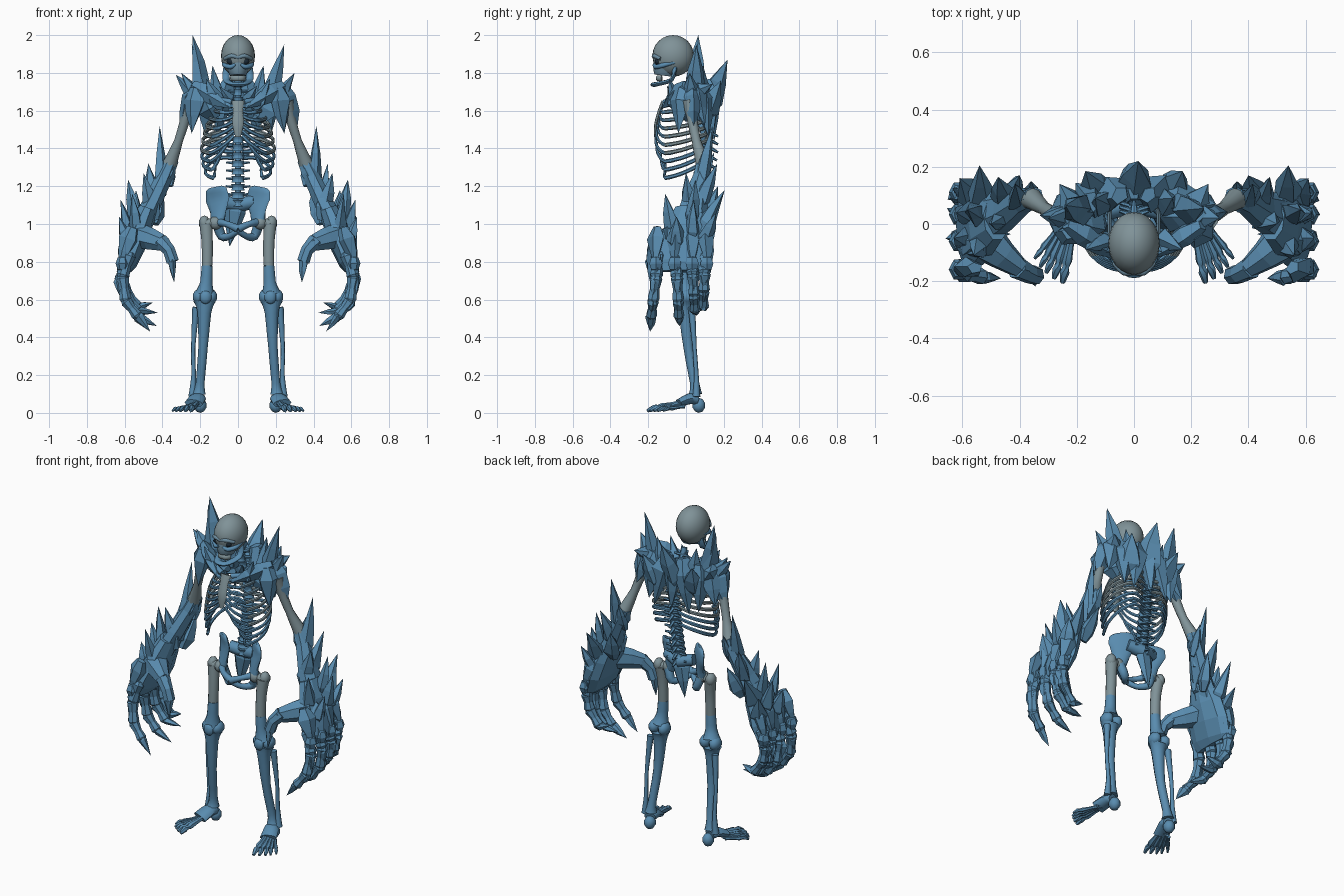
import bpy, bmesh, math, random
from mathutils import Vector as V

random.seed(4)
MATS = []
for name, col in [("ice blue", (0.100, 0.262, 0.430)), ("pale grey bone", (0.215, 0.290, 0.315)),
                  ("blue grey bone", (0.150, 0.265, 0.350)), ("dark hollow", (0.012, 0.025, 0.040))]:
    m = bpy.data.materials.new(name)
    m.diffuse_color = (*col, 1)
    MATS.append(m)
BLUE, PALE, MID, DARK = range(4)
parts = {}


def loft(part, rings, mat):
    """Skin a list of rings (a one-point ring is a tip) into the named part."""
    bm = parts.setdefault(part, bmesh.new())
    rs = [[bm.verts.new(p) for p in r] for r in rings]
    fs = []
    for a, b in zip(rs, rs[1:]):
        n = max(len(a), len(b))
        for i in range(n):
            j = (i + 1) % n
            if len(b) == 1:
                fs.append(bm.faces.new((a[i], a[j], b[0])))
            elif len(a) == 1:
                fs.append(bm.faces.new((a[0], b[j], b[i])))
            else:
                fs.append(bm.faces.new((a[i], a[j], b[j], b[i])))
    for r in (rs[0], rs[-1]):
        if len(r) > 2:
            fs.append(bm.faces.new(r))
    for f in fs:
        f.material_index = mat


def ring(c, t, ref, rx, ry, n, jit=0.0):
    t = t.normalized()
    u = ref - t * ref.dot(t)
    if u.length < 0.05:
        u = t.orthogonal()
    u.normalize()
    v = t.cross(u)
    return [c + (u * rx * math.cos(a) + v * ry * math.sin(a)) * (1 + random.uniform(-jit, jit))
            for a in (math.tau * k / n for k in range(n))]


def tube(part, pts, radii, mat=BLUE, n=8, ref=(0, 1, 0), sub=3):
    """Smooth bone along a path; each radius is a number or a (ref, side) pair."""
    P = [V(p) for p in pts]
    R = [r if isinstance(r, tuple) else (r, r) for r in radii]
    cs, rs = [], []
    for i in range(len(P) - 1):
        p0, p1, p2, p3 = P[max(i - 1, 0)], P[i], P[i + 1], P[min(i + 2, len(P) - 1)]
        for k in range(sub + (i == len(P) - 2)):
            t = k / sub
            cs.append(0.5 * (2 * p1 + (p2 - p0) * t + (2 * p0 - 5 * p1 + 4 * p2 - p3) * t * t
                             + (3 * p1 - p0 - 3 * p2 + p3) * t ** 3))
            rs.append([R[i][q] * (1 - t) + R[i + 1][q] * t for q in (0, 1)])
    loft(part, [ring(c, cs[min(i + 1, len(cs) - 1)] - cs[max(i - 1, 0)], V(ref), *rs[i], n)
                for i, c in enumerate(cs)], mat)


def shard(part, a, b, w, n=5, flat=0.75, mat=BLUE, ref=None):
    """Faceted crystal spike from base a to tip b."""
    a, b = V(a), V(b)
    d = b - a
    ref = V(ref) if ref else V((random.uniform(-1, 1), random.uniform(-1, 1), random.uniform(-.3, .3)))
    loft(part, [ring(a + d * t, d, ref, w * s, w * s * flat, n, 0.18)
                for t, s in ((0, .5), (.28, 1), (.6, .68))] + [[b]], mat)


def blob(part, c, r, mat=BLUE, n=10):
    c, r = V(c), V(r)
    rows = max(4, n // 2)
    rings = [[c + V((0, 0, r.z))]]
    for i in range(1, rows):
        a = math.pi * i / rows
        rings.append([c + V((r.x * math.sin(a) * math.cos(q), r.y * math.sin(a) * math.sin(q), r.z * math.cos(a)))
                      for q in (math.tau * k / n for k in range(n))])
    loft(part, rings + [[c - V((0, 0, r.z))]], mat)


# Skull: cranium, face, jaw
blob("cranium", (0, -.068, 1.89), (.09, .11, .11), PALE, 24)
tube("face", [(0, -.095, 1.90), (0, -.10, 1.86), (0, -.11, 1.82), (0, -.115, 1.785)],
     [(.068, .075), (.072, .07), (.065, .056), (.052, .042)], MID, 16)
tube("jaw", [(-.062, -.06, 1.83), (-.062, -.075, 1.765), (-.035, -.15, 1.742), (0, -.168, 1.738),
             (.035, -.15, 1.742), (.062, -.075, 1.765), (.062, -.06, 1.83)],
     [(.012, .018), (.011, .02), (.012, .02), (.013, .021), (.012, .02), (.011, .02), (.012, .018)],
     BLUE, 8, (0, 0, 1))
tube("teeth", [(-.036, -.128, 1.772), (-.02, -.15, 1.772), (.02, -.15, 1.772), (.036, -.128, 1.772)],
     [(.014, .008)] * 4, PALE, 6, (0, 0, 1))
blob("nose_hollow", (0, -.163, 1.822), (.012, .009, .019), DARK)
for s in (-1, 1):
    blob("eye_hollows", (s * .036, -.150, 1.862), (.024, .016, .019), DARK, 12)
    tube("brow", [(0, -.168, 1.882), (s * .035, -.168, 1.89), (s * .07, -.135, 1.875)], [.011, .012, .01], MID)
    tube("cheekbones", [(s * .015, -.168, 1.845), (s * .04, -.16, 1.832), (s * .07, -.125, 1.84), (s * .078, -.06, 1.855)],
         [.008, .013, .013, .008], BLUE)

# Spine: one drum with wings and a rear spine per vertebra
def spine_y(z):
    return .015 + .09 * min(1, max(0, (1.74 - z) / .25)) - .04 * min(1, max(0, (1.4 - z) / .25))
for i in range(16):
    z = 1.74 - i * .042
    y, r = spine_y(z), .024 + .0011 * i
    tube("spine", [(0, y, z + .017), (0, y, z), (0, y, z - .017)], [r, r * .82, r], BLUE, 10)
    tube("spine", [(0, y + .02, z), (0, y + .065, z - .025)], [(.011, .013), .006], BLUE, 6)
    for s in (-1, 1):
        tube("spine", [(0, y + .015, z), (s * (r + .026), y + .03, z + .006)], [.011, .006], BLUE, 6)
tube("spine_core", [(0, spine_y(z), z) for z in (1.78, 1.6, 1.4, 1.25, 1.1)], [.017] * 5)

# Rib cage and breastbone
tube("breastbone", [(0, -.118, 1.65), (0, -.138, 1.6), (0, -.157, 1.53), (0, -.162, 1.46)],
     [(.034, .012), (.026, .011), (.03, .011), (.014, .008)], PALE, 8, (1, 0, 0))
W = (.085, .12, .145, .163, .175, .184, .19, .188, .182, .17)
for i, w in enumerate(W):
    zb = 1.655 - i * .034
    zf = 1.625 - i * .026 if i < 7 else 1.43 - (i - 7) * .045
    xf = .022 if i < 7 else .055 + (i - 7) * .035
    yf = -.125 - .006 * i if i < 7 else -.155 + (i - 7) * .02
    low = .012 + .0065 * i
    mat = PALE if 2 < i < 7 else MID if i < 3 else BLUE
    for s in (-1, 1):
        tube("ribs", [(s * .02, .105, zb), (s * w * .6, .125, zb), (s * w * .96, .06, zb - low * .6),
                      (s * w, -.03, zb - low * 1.2), (s * w * .78, -.11, zb - low * 1.5)],
             [(.011, .008)] * 5, mat, 6, (0, 0, 1))
        tube("rib_cartilage", [(s * w, -.03, zb - low * 1.2), (s * w * .78, -.11, zb - low * 1.5),
                               (s * (w * .35 + xf * .5), yf + .005, (zf + zb - low * 1.5) / 2 - .006), (s * xf, yf, zf)],
             [(.010, .007)] * 4, BLUE, 6, (0, 0, 1))

# Pelvis and tail bone
shard("tail_bone", (0, .07, 1.14), (-.045, .075, .88), .055, 6, .6, ref=(1, 0, 0))
for s in (-1, 1):
    tube("pelvis", [(s * .11, 0, .99), (s * .105, .01, 1.06), (s * .108, .025, 1.13), (s * .115, .025, 1.18), (s * .118, .025, 1.197)],
         [(.035, .03), (.05, .02), (.078, .015), (.07, .014), (.04, .008)], BLUE, 12, (.8, -.6, 0))
    tube("pelvis", [(s * .11, 0, 1.01), (s * .06, -.055, 1.0), (0, -.07, .975)], [.024, .016, .022])
    tube("pelvis", [(s * .11, .01, 1.0), (s * .085, .02, .935), (s * .045, -.03, .935), (0, -.065, .965)],
         [.028, .024, .016, .016])
    tube("pelvis", [(s * .09, .05, 1.12), (0, .075, 1.1)], [.035, .04])

# Legs
for s in (-1, 1):
    blob("thigh_bone", (s * .118, 0, 1.005), (.036, .036, .036), PALE, 12)
    tube("thigh_bone", [(s * .115, 0, 1.005), (s * .165, .005, 1.0)], [.024, .03], PALE)
    blob("thigh_bone", (s * .178, .01, 1.005), (.03, .035, .04), PALE)
    tube("thigh_bone", [(s * .17, .005, 1.0), (s * .163, -.005, .9), (s * .163, -.01, .78)], [.036, .031, .030], PALE, 10)
    tube("thigh_bone", [(s * .163, -.01, .78), (s * .168, -.008, .69), (s * .175, 0, .635)], [.030, .034, .052], BLUE, 10)
    for d in (-.032, .032):
        blob("knee", (s * (.175 + d), .008, .615), (.034, .046, .04))
    blob("knee", (s * .172, -.042, .612), (.032, .018, .036))
    tube("shin_bone", [(s * .177, .002, .59), (s * .178, 0, .53), (s * .185, .012, .35), (s * .2, .045, .16), (s * .205, .05, .10)],
         [(.046, .062), .038, .026, .024, .036], BLUE, 10)
    tube("outer_shin_bone", [(s * .222, .03, .56), (s * .237, .045, .35), (s * .235, .055, .2), (s * .242, .055, .085)],
         [.02, .011, .012, .021])
    # Feet
    blob("foot", (s * .2, .068, .04), (.034, .036, .04))
    tube("foot", [(s * .205, .06, .07), (s * .215, .02, .075), (s * .235, -.04, .05)],
         [(.035, .03), (.045, .03), (.05, .022)], BLUE, 10, (1, 0, 0))
    for k, (x, y) in enumerate([(.25, -.205), (.28, -.19), (.307, -.17), (.328, -.15), (.347, -.12)]):
        a, r = V((s * (.21 + .013 * k), -.01, .058 - .006 * k)), .017 - .0015 * k
        b = V((s * x, y, .01))
        m = a.lerp(b, .6) + V((0, 0, .004))
        q = a.lerp(b, .82) + V((0, 0, .008))
        tube("toes", [a, a.lerp(m, .5), m, m.lerp(q, .5), q, b], [r, r * .75, r * 1.1, r * .75, r, r * .5], BLUE, 6, sub=2)

# Crystal armour on the shoulders, collar and back (x, y, z base -> tip, width)
ARMOUR = [((.16, .05, 1.62), (.245, .055, 1.95), .062), ((.19, .03, 1.62), (.30, .02, 1.80), .055),
          ((.10, .07, 1.60), (.135, .09, 1.84), .055), ((.11, .08, 1.55), (.17, .185, 1.76), .075),
          ((.24, .0, 1.73), (.035, -.13, 1.61), .055), ((.09, -.05, 1.61), (.17, -.09, 1.77), .045),
          ((.03, -.04, 1.64), (.10, -.10, 1.73), .035), ((.18, .01, 1.67), (.26, .14, 1.74), .07),
          ((.22, .03, 1.74), (.31, .04, 1.48), .07), ((.22, -.03, 1.72), (.245, -.04, 1.48), .06),
          ((.20, .06, 1.74), (.27, .10, 1.52), .06), ((.05, .10, 1.76), (.12, .14, 1.44), .07),
          ((.15, .08, 1.74), (.17, .12, 1.46), .075), ((.12, .02, 1.56), (.22, .02, 1.74), .08)]
for s in (-1, 1):
    for a, b, w in ARMOUR:
        shard("shoulder_crystals", (s * a[0], a[1], a[2]), (s * b[0], b[1], b[2] + .0), w)
    tube("collar_bone", [(s * .03, -.11, 1.645), (s * .12, -.06, 1.66), (s * .24, .01, 1.67)], [.016, .014, .02])
shard("shoulder_crystals", (-.17, .05, 1.65), (-.24, .065, 2.0), .06)
shard("shoulder_crystals", (-.2, .03, 1.65), (-.33, .03, 1.79), .05)
shard("back_crystals", (0, .08, 1.58), (.015, .22, 1.87), .085)
shard("back_crystals", (0, .11, 1.74), (0, .15, 1.44), .06)

# Arms: upper arm bone, crystal forearm, huge hand
SPIKES = [((.40, .06, 1.15), (.415, .14, 1.52), .045), ((.44, .05, 1.06), (.475, .165, 1.32), .05),
          ((.53, .06, .95), (.54, .205, 1.18), .055), ((.54, .03, .98), (.582, .05, 1.235), .05),
          ((.56, .03, .90), (.622, .04, 1.13), .05), ((.53, -.06, .92), (.56, -.11, 1.16), .045),
          ((.36, .08, 1.2), (.36, .15, 1.38), .035), ((.44, .02, 1.02), (.50, .0, 1.27), .05),
          ((.56, .08, .88), (.61, .16, 1.06), .05), ((.44, .08, 1.0), (.40, .17, 1.2), .05),
          ((.57, -.05, .86), (.63, -.05, 1.04), .05), ((.34, .09, 1.34), (.46, .04, 1.1), .045)]
for s in (-1, 1):
    tube("upper_arm", [(s * .255, .02, 1.65), (s * .275, .03, 1.57), (s * .315, .055, 1.44), (s * .36, .09, 1.32)],
         [.042, .028, .024, .04], PALE, 10)
    tube("forearm", [(s * .35, .095, 1.34), (s * .39, .08, 1.25), (s * .45, .045, 1.12), (s * .51, .02, 1.0)],
         [.038, .045, (.07, .05), (.09, .06)], BLUE, 7, sub=1)
    for a, b, w in SPIKES:
        shard("forearm_crystals", (s * a[0], a[1], a[2]), (s * b[0], b[1], b[2]), w)
    tube("palm", [(s * .48, .02, 1.08), (s * .52, .01, .98), (s * .55, 0, .88), (s * .58, -.02, .79), (s * .59, -.02, .75)],
         [(.08, .05), (.125, .065), (.15, .06), (.155, .045), (.13, .025)], BLUE, 9, sub=1)
    # Fingers and knuckle plates
    for y, ty, tx, tz, mz in [(-.145, -.19, .465, .43, 0), (-.055, -.035, .43, .46, .0),
                              (.03, .05, .425, .53, .03), (.10, .09, .45, .585, .05)]:
        P = [V((s * x, y + (ty - y) * f, z)) for x, f, z in
             ((.575, 0, .84), (.612, .3, .72 + mz * .4), (.595, .65, .595 + mz), (.53, .85, .51 + mz), (tx, 1, tz))]
        for k in range(4):
            a, b = P[k], P[k + 1]
            d = (b - a).normalized()
            if k < 3:
                r = .036 - .003 * k
                loft("fingers", [ring(a + (b - a) * t, d, V((0, 1, 0)), r * q, r * q, 7)
                                 for t, q in ((-.08, .7), (.08, 1.05), (.5, .78), (.92, 1), (1.06, .7))], BLUE)
                out = V((s * .024, 0, .012))
                shard("finger_plates", a + out * .6, b + out * 1.1, .03, 5, .6)
            else:
                shard("claws", a - d * .03, b, .028, 6, .8)
        shard("knuckle_plates", (s * .555, y * 1.05, .98), (s * .632, y * 1.15, .77), .052)
        blob("knuckle_plates", (s * .612, y * 1.1, .79), (.036, .04, .045), BLUE, 6)
    # Thumb
    tube("thumb", [(s * .53, -.05, .94), (s * .46, -.11, .92), (s * .40, -.155, .90)],
         [(.08, .07), (.055, .06), (.036, .045)], BLUE, 7, sub=1)
    tube("thumb", [(s * .41, -.15, .91), (s * .365, -.175, .86), (s * .345, -.18, .80)], [.042, .034, .034], BLUE, 7, sub=1)
    shard("thumb", (s * .352, -.178, .84), (s * .338, -.19, .69), .032, 6)
    shard("thumb", (s * .42, -.14, .93), (s * .34, -.205, .82), .035)

# Turn every part into an object; crystals stay faceted, bones are smooth
FLAT = ("crystals", "forearm", "palm", "plates", "claws", "fingers", "thumb", "tail_bone")
for name, bm in parts.items():
    bmesh.ops.recalc_face_normals(bm, faces=bm.faces)
    me = bpy.data.meshes.new(name)
    smooth = not any(k in name for k in FLAT)
    for f in bm.faces:
        f.smooth = smooth
    bm.to_mesh(me)
    bm.free()
    for m in MATS:
        me.materials.append(m)
    if smooth:
        me.set_sharp_from_angle(angle=math.radians(50))
    bpy.context.collection.objects.link(bpy.data.objects.new(name, me))
